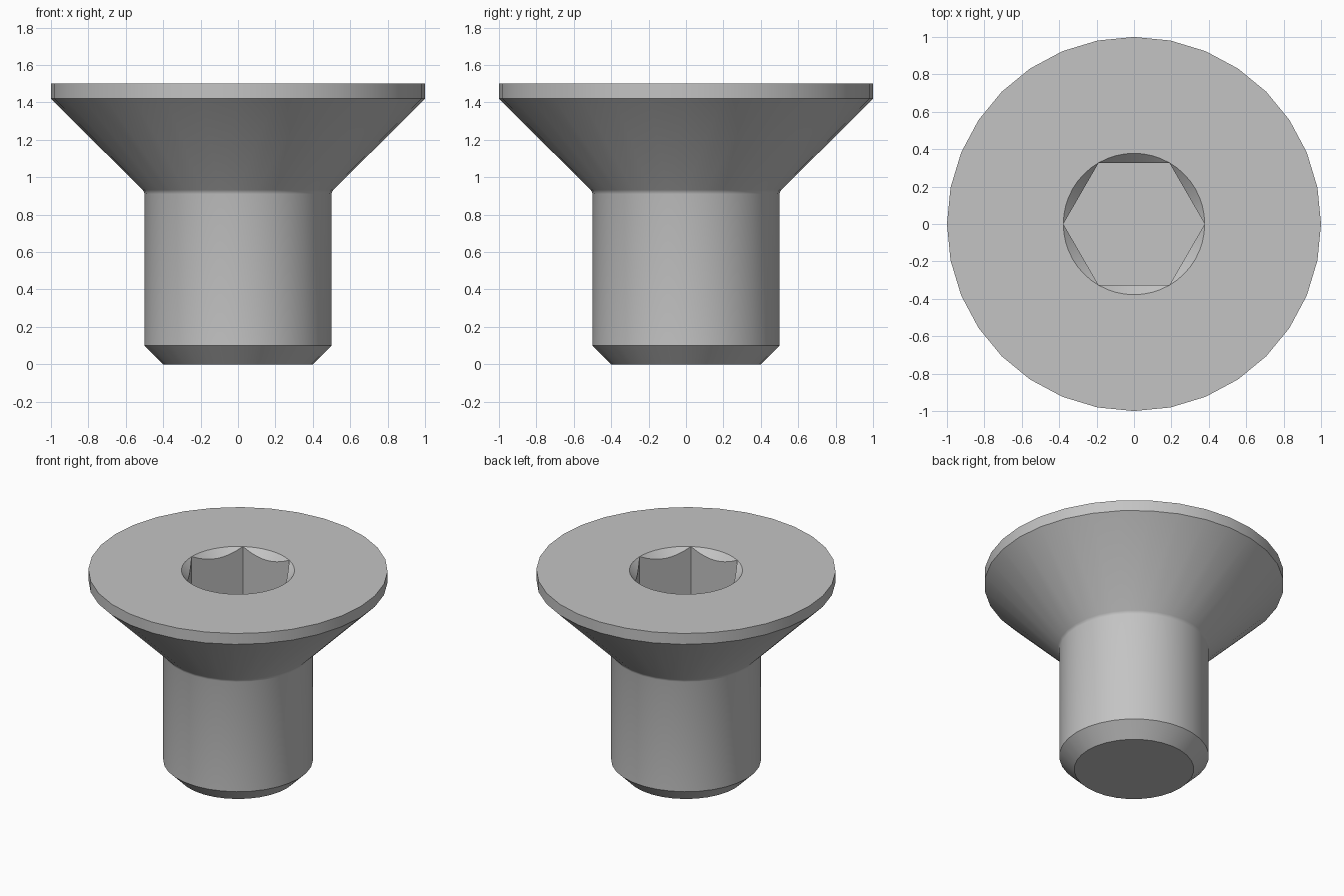
import bpy, bmesh
from math import sin, cos, pi, sqrt

cube = bpy.data.objects.get("Cube")
if cube:
    bpy.data.objects.remove(cube)

# Single steel colour
steel = bpy.data.materials.new("steel grey")
steel.use_nodes = True
colour = (0.55, 0.55, 0.55, 1)
steel.diffuse_color = colour
steel.node_tree.nodes["Principled BSDF"].inputs["Base Color"].default_value = colour

SIDES, SOCKET_SIDES = 32, 48
TOP, SOCKET_R, SOCKET_DEPTH = 1.5, 0.378, 0.4
APOTHEM = SOCKET_R * sqrt(3) / 2

bm = bmesh.new()


def ring(count, radius, height):
    """Closed ring; radius and height are functions of the angle."""
    angles = [2 * pi * i / count for i in range(count)]
    return [bm.verts.new((radius(a) * cos(a), radius(a) * sin(a), height(a))) for a in angles]


def circle(count, r, z):
    return ring(count, lambda a: r, lambda a: z)


def skin(rings):
    """Join successive rings with quads."""
    for lo, hi in zip(rings, rings[1:]):
        n = len(lo)
        for i in range(n):
            j = (i + 1) % n
            bm.faces.new((lo[i], lo[j], hi[j], hi[i]))


def loop_edges(loop):
    return [bm.edges.get((loop[i - 1], loop[i])) for i in range(len(loop))]


def hex_radius(a):
    return APOTHEM / cos(a % (pi / 3) - pi / 6)


# Tip chamfer, shank, filleted neck, countersunk head and rim
profile = [(0.4, 0), (0.5, 0.1), (0.5, 0.91), (0.503, 0.922), (0.51, 0.932), (1, 1.42), (1, TOP)]
body = [circle(SIDES, r, z) for r, z in profile]
skin(body)
bm.faces.new(body[0])

# Hexagon socket with a conical lead-in
rim = circle(SOCKET_SIDES, SOCKET_R, TOP)
lead_in = ring(SOCKET_SIDES, hex_radius, lambda a: TOP - (SOCKET_R - hex_radius(a)))
floor = ring(SOCKET_SIDES, hex_radius, lambda a: TOP - SOCKET_DEPTH)
skin([rim, lead_in, floor])
bm.faces.new(floor)

# Flat top between the head rim and the socket
bmesh.ops.triangle_fill(bm, use_beauty=True, edges=loop_edges(body[-1]) + loop_edges(rim))
bmesh.ops.remove_doubles(bm, verts=bm.verts, dist=0.0005)
bmesh.ops.recalc_face_normals(bm, faces=bm.faces)

mesh = bpy.data.meshes.new("countersunk_screw")
bm.to_mesh(mesh)
bm.free()
mesh.materials.append(steel)
screw = bpy.data.objects.new("countersunk_screw", mesh)
bpy.context.collection.objects.link(screw)

bpy.ops.object.select_all(action="DESELECT")
screw.select_set(True)
bpy.context.view_layer.objects.active = screw
bpy.ops.object.shade_smooth_by_angle(angle=pi / 6)
